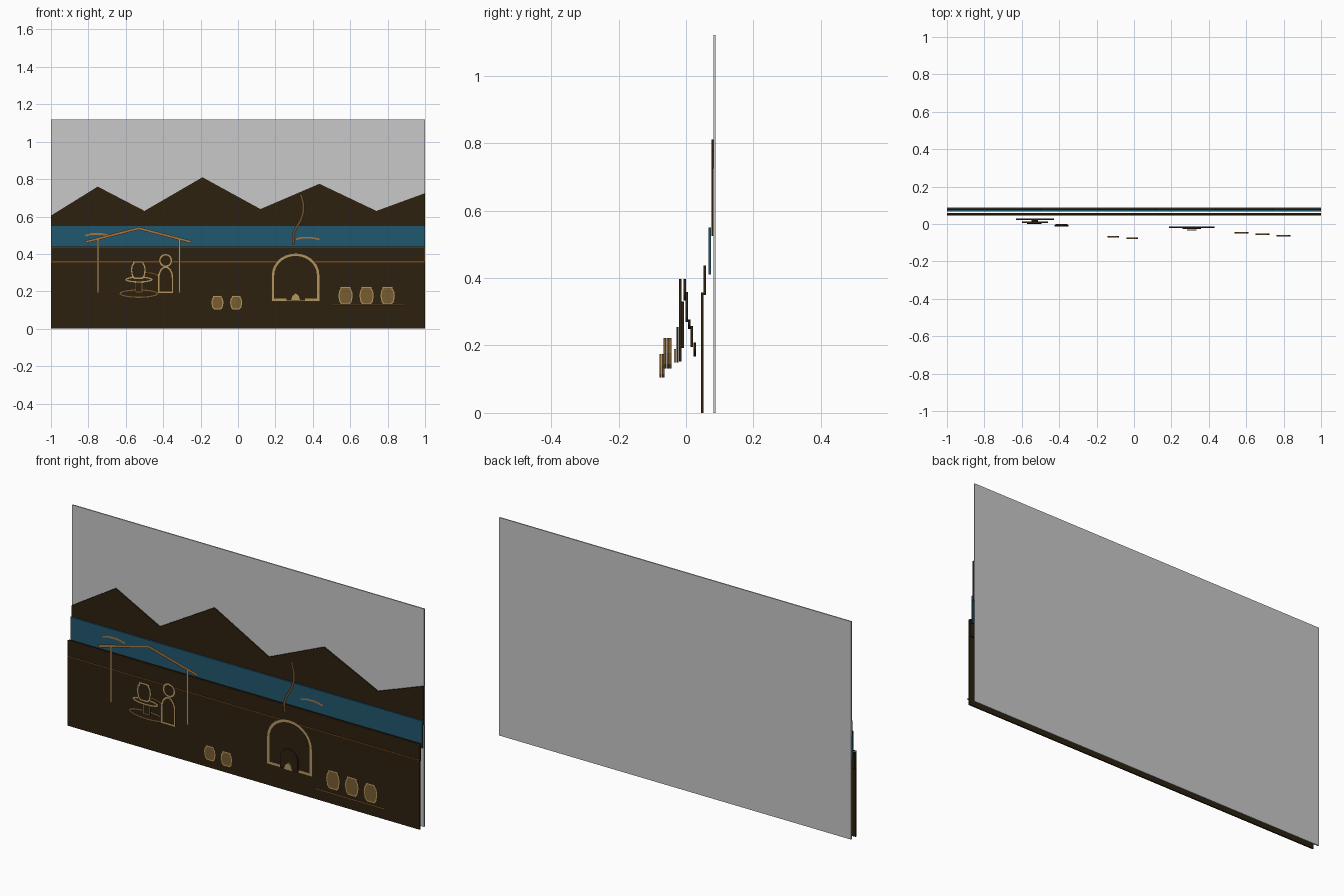
import bpy, bmesh
from math import sin, cos, pi
from mathutils import Vector

cube = bpy.data.objects.get("Cube")
if cube:
    bpy.data.objects.remove(cube)


def material(name, color):
    m = bpy.data.materials.new(name)
    m.use_nodes = True
    m.diffuse_color = (*color, 1)
    m.node_tree.nodes["Principled BSDF"].inputs["Base Color"].default_value = (*color, 1)
    return m


GREY = material("grey backing", (0.58, 0.58, 0.58))
DARK = material("dark earth", (0.026, 0.015, 0.005))
BLUE = material("water blue", (0.015, 0.095, 0.156))
TAN = material("tan line", (0.47, 0.30, 0.12))
WOOD = material("wood line", (0.37, 0.18, 0.05))
CLAY = material("clay brown", (0.188, 0.107, 0.03))
SMOKE = material("smoke brown", (0.156, 0.08, 0.026))
RUST = material("rust edge", (0.17, 0.061, 0.01))


def finish(name, bm, mat):
    mesh = bpy.data.meshes.new(name)
    bm.to_mesh(mesh)
    bm.free()
    mesh.materials.append(mat)
    obj = bpy.data.objects.new(name, mesh)
    bpy.context.collection.objects.link(obj)
    return obj


def plate(name, pts, y, mat, depth=0.007):
    """Solid panel with an (x, z) outline, front face at y."""
    bm = bmesh.new()
    face = bm.faces.new([bm.verts.new((x, y, z)) for x, z in pts])
    new = bmesh.ops.extrude_face_region(bm, geom=[face])["geom"]
    verts = [v for v in new if isinstance(v, bmesh.types.BMVert)]
    bmesh.ops.translate(bm, verts=verts, vec=(0, depth, 0))
    bmesh.ops.recalc_face_normals(bm, faces=bm.faces)
    return finish(name, bm, mat)


def ribbon(name, pts, y, mat, width=0.012, closed=False):
    """Flat mitred stroke along an (x, z) path, facing the front."""
    p = [Vector(q) for q in pts]
    n = len(p)
    bm = bmesh.new()
    pairs = []
    for i in range(n):
        a = p[i - 1] if closed or i > 0 else p[i] * 2 - p[i + 1]
        b = p[(i + 1) % n] if closed or i < n - 1 else p[i] * 2 - p[i - 1]
        d1, d2 = (p[i] - a).normalized(), (b - p[i]).normalized()
        t = (d1 + d2).normalized()
        side = Vector((-t.y, t.x)) * (width / 2 / max(t.dot(d1), 0.4))
        pairs.append([bm.verts.new((q.x, y, q.y)) for q in (p[i] + side, p[i] - side)])
    for i in range(n if closed else n - 1):
        (a, b), (c, d) = pairs[i], pairs[(i + 1) % n]
        face = bm.faces.new((a, b, d, c))
        face.normal_update()
        if face.normal.y > 0:
            face.normal_flip()
    return finish(name, bm, mat)


def outlined(name, pts, y, fill, line, width=0.011):
    plate(name, pts, y, fill)
    ribbon(name + "_outline", pts, y - 0.001, line, width, True)


def box(x0, x1, z0, z1):
    return [(x0, z0), (x1, z0), (x1, z1), (x0, z1)]


def ellipse(cx, cz, rx, rz, n=24):
    return [(cx + rx * cos(2 * pi * i / n), cz + rz * sin(2 * pi * i / n)) for i in range(n)]


def arch(cx, half, z0, spring, top, n=14):
    curve = [(cx + half * cos(pi * i / n), spring + (top - spring) * sin(pi * i / n))
             for i in range(n + 1)]
    return [(cx - half, z0), (cx + half, z0)] + curve


POT = [(0.55, 0), (0.85, 0.15), (1, 0.5), (0.9, 0.75), (0.68, 0.9), (0.68, 1)]


def pot(cx, half, z0, z1):
    right = [(cx + half * r, z0 + (z1 - z0) * h) for r, h in POT]
    return right + [(2 * cx - x, z) for x, z in reversed(right)]


# Backing sheet and landscape layers
plate("backing_sheet", box(-1, 1, 0, 1.12), 0.082, GREY, 0.006)
ridge = [(1, 0.725), (0.74, 0.63), (0.435, 0.775), (0.12, 0.64),
         (-0.19, 0.81), (-0.5, 0.63), (-0.75, 0.76), (-1, 0.605)]
plate("mountains", [(-1, 0.525), (1, 0.525)] + ridge, 0.075, DARK)
plate("water", box(-1, 1, 0.41, 0.55), 0.067, BLUE)
plate("shore", box(-1, 1, 0.35, 0.437), 0.052, DARK)
plate("ground", box(-1, 1, 0, 0.357), 0.045, DARK)
ribbon("shore_edge", box(-0.997, 0.997, 0.358, 0.437), 0.0445, RUST, 0.006, True)

# Boats on the water
for side, x, z in (("right", -0.752, 0.495), ("left", 0.373, 0.475)):
    hull = [(x - 0.063, z + 0.003), (x - 0.03, z + 0.012), (x + 0.02, z + 0.012), (x + 0.063, z + 0.003)]
    ribbon("boat_" + side, hull, 0.066, WOOD, 0.009)

# Shelter
for side, x in (("right", -0.748), ("left", -0.313)):
    ribbon("shelter_post_" + side, [(x, 0.19), (x, 0.475)], 0.036, TAN, 0.012)
ribbon("shelter_roof", [(-0.815, 0.464), (-0.53, 0.537), (-0.25, 0.464)], 0.031, WOOD, 0.014)

# Potter's wheel with its pot
outlined("flywheel", ellipse(-0.53, 0.188, 0.102, 0.021), 0.022, DARK, CLAY, 0.009)
outlined("wheel_shaft", box(-0.548, -0.512, 0.195, 0.258), 0.014, DARK, CLAY, 0.007)
outlined("wheel_head", ellipse(-0.53, 0.263, 0.07, 0.014), 0.006, DARK, TAN, 0.009)
outlined("wheel_pot", pot(-0.533, 0.038, 0.27, 0.358), -0.001, DARK, TAN, 0.009)

# Potter
outlined("potter_body", arch(-0.387, 0.038, 0.193, 0.27, 0.33), -0.013, DARK, TAN, 0.01)
outlined("potter_head", ellipse(-0.387, 0.365, 0.032, 0.032), -0.007, DARK, TAN, 0.01)
ribbon("potter_arm", [(-0.425, 0.285), (-0.46, 0.298), (-0.493, 0.3)], -0.010, CLAY, 0.01)

# Kiln with door, flame and smoke
outlined("kiln", arch(0.308, 0.122, 0.153, 0.285, 0.397), -0.021, DARK, TAN, 0.015)
plate("kiln_door", arch(0.308, 0.05, 0.15, 0.205, 0.255), -0.028, DARK, 0.006)
plate("kiln_flame", [(0.283, 0.15), (0.333, 0.15), (0.325, 0.175), (0.308, 0.19), (0.291, 0.175)],
      -0.035, TAN, 0.006)
ribbon("kiln_smoke", [(0.297, 0.45), (0.294, 0.5), (0.308, 0.535), (0.335, 0.58),
                      (0.349, 0.625), (0.349, 0.67), (0.335, 0.72)], -0.045, SMOKE, 0.013)

# Finished pots: three on a shelf, two in front
for i in range(3):
    outlined(f"shelf_pot_{i + 1}", pot(0.575 + i * 0.1125, 0.037, 0.132, 0.222),
             -0.05 - i * 0.008, CLAY, TAN, 0.008)
for i in range(2):
    outlined(f"front_pot_{i + 1}", pot(-0.11 + i * 0.1, 0.031, 0.105, 0.175),
             -0.071 - i * 0.008, CLAY, TAN, 0.008)
ribbon("pot_shelf", [(0.497, 0.128), (0.895, 0.128)], -0.087, SMOKE, 0.01)
